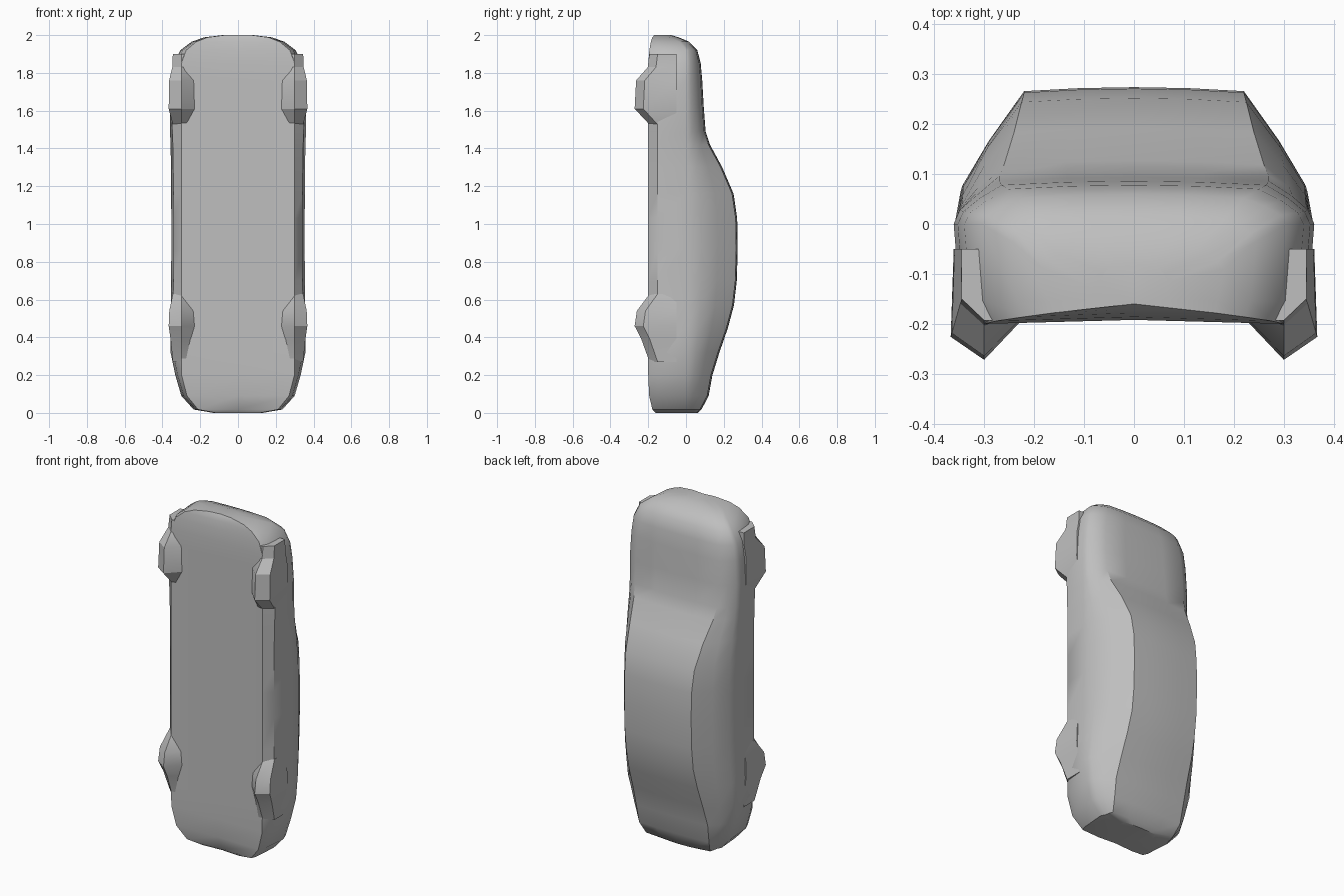
import bpy, bmesh, math

paint = bpy.data.materials.new("grey clay")
paint.diffuse_color = (0.52, 0.52, 0.52, 1)


def loft(name, rings, angle):
    """Skin a list of closed rings and cap both ends."""
    bm = bmesh.new()
    rows = [[bm.verts.new(p) for p in ring] for ring in rings]
    n = len(rows[0])
    for a, b in zip(rows, rows[1:]):
        for i in range(n):
            j = (i + 1) % n
            bm.faces.new((a[i], a[j], b[j], b[i]))
    bm.faces.new(rows[0])
    bm.faces.new(rows[-1])
    bmesh.ops.recalc_face_normals(bm, faces=bm.faces[:])
    mesh = bpy.data.meshes.new(name)
    bm.to_mesh(mesh)
    bm.free()
    mesh.materials.append(paint)
    ob = bpy.data.objects.new(name, mesh)
    bpy.context.collection.objects.link(ob)
    bpy.ops.object.select_all(action='DESELECT')
    ob.select_set(True)
    bpy.context.view_layer.objects.active = ob
    bpy.ops.object.shade_smooth_by_angle(angle=math.radians(angle))
    return ob


def body_ring(z, w, floor, sill, top, roof):
    """Cross-section: floor, sill, belt line, shoulder, pillar, roof."""
    belt = min(0.0, top - 0.05)
    sh_x, sh_y = w - 0.012, belt + (top - belt) * 0.3
    half = [(min(0.30, w * 0.9), floor), (w - 0.012, sill), (w, belt), (sh_x, sh_y),
            (sh_x + (roof - sh_x) * 0.42, sh_y + (top - sh_y) * 0.45),
            (roof, top - 0.006), (roof * 0.5, top)]
    right = [(x, y, z) for x, y in half]
    left = [(-x, y, z) for x, y in reversed(half)]
    return [(0, floor + 0.008, z)] + right + [(0, top + 0.002, z)] + left


# Car body stood on its tail: height, half width, floor, sill, top, roof half width
stations = [
    (0.00, 0.13, -0.160, -0.14, 0.06, 0.11),
    (0.018, 0.235, -0.178, -0.15, 0.08, 0.21),
    (0.09, 0.300, -0.195, -0.15, 0.118, 0.23),
    (0.20, 0.332, -0.200, -0.15, 0.138, 0.235),
    (0.32, 0.357, -0.200, -0.15, 0.175, 0.23),
    (0.45, 0.359, -0.200, -0.15, 0.220, 0.225),
    (0.57, 0.356, -0.200, -0.15, 0.252, 0.22),
    (0.70, 0.354, -0.200, -0.15, 0.267, 0.22),
    (0.87, 0.353, -0.200, -0.15, 0.272, 0.22),
    (1.03, 0.353, -0.200, -0.15, 0.269, 0.22),
    (1.16, 0.354, -0.200, -0.15, 0.250, 0.225),
    (1.30, 0.355, -0.200, -0.15, 0.190, 0.24),
    (1.42, 0.357, -0.200, -0.15, 0.125, 0.26),
    (1.49, 0.360, -0.200, -0.15, 0.102, 0.27),
    (1.62, 0.361, -0.200, -0.15, 0.092, 0.27),
    (1.76, 0.353, -0.200, -0.15, 0.084, 0.265),
    (1.85, 0.340, -0.200, -0.15, 0.076, 0.25),
    (1.92, 0.305, -0.194, -0.155, 0.058, 0.22),
    (1.965, 0.245, -0.186, -0.155, 0.015, 0.18),
    (1.988, 0.180, -0.178, -0.155, -0.040, 0.13),
    (2.00, 0.080, -0.168, -0.150, -0.080, 0.05),
]
loft("car_body", [body_ring(*s) for s in stations], 35)


def wheel_ring(z, bulge, side):
    """Wedge-shaped tyre section; bulge 0 lies flush, 1 is the full tread."""
    pts = [(0.27 - 0.045 * bulge, -0.193), (0.30, -0.193 - 0.079 * bulge),
           (0.345 + 0.022 * bulge, -0.150 - 0.076 * bulge),
           (0.345 + 0.016 * bulge, -0.05), (0.28, -0.05)]
    return [(side * x, y, z) for x, y in pts]


# Tyres blended into the wheel arches
wheels = {
    "front": [(1.53, 0.05), (1.61, 1.0), (1.76, 0.9), (1.83, 0.12), (1.90, 0.0)],
    "rear": [(0.27, 0.0), (0.39, 0.55), (0.46, 1.0), (0.54, 0.85), (0.63, 0.0)],
}
for end, profile in wheels.items():
    for label, side in (("left", -1), ("right", 1)):
        loft(f"{end}_wheel_{label}", [wheel_ring(z, b, side) for z, b in profile], 30)
